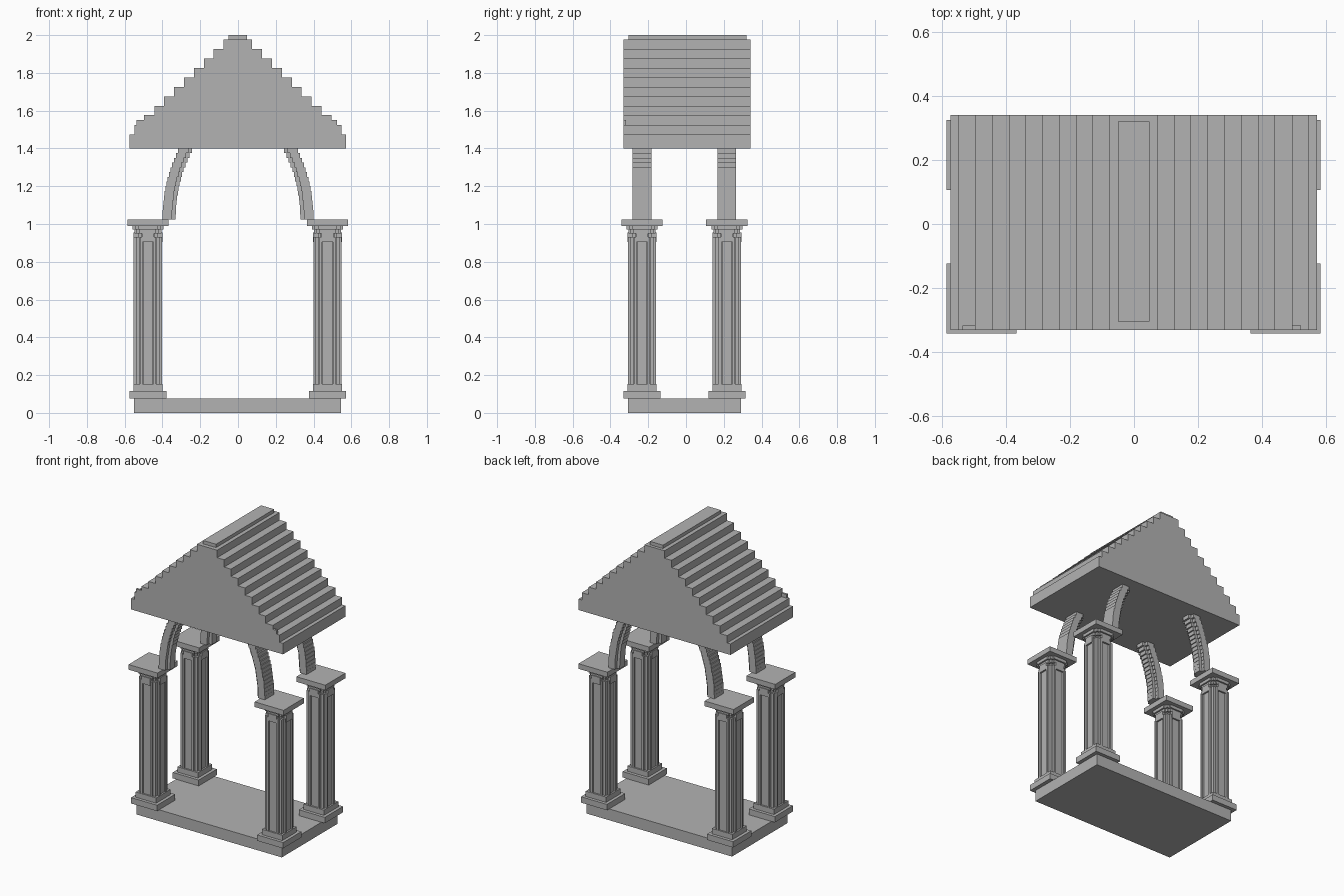
import bpy, bmesh, math

if "Cube" in bpy.data.objects:
    bpy.data.objects.remove(bpy.data.objects["Cube"])

stone = bpy.data.materials.new("grey stone")
stone.diffuse_color = (0.45, 0.45, 0.45, 1)
stone.use_nodes = True
stone.node_tree.nodes["Principled BSDF"].inputs["Base Color"].default_value = stone.diffuse_color


def build(name, boxes):
    """One object from boxes given as (x0, x1, y0, y1, z0, z1)."""
    bm = bmesh.new()
    for x0, x1, y0, y1, z0, z1 in boxes:
        vs = bmesh.ops.create_cube(bm, size=1)["verts"]
        for v in vs:
            v.co.x = x0 if v.co.x < 0 else x1
            v.co.y = y0 if v.co.y < 0 else y1
            v.co.z = z0 if v.co.z < 0 else z1
    me = bpy.data.meshes.new(name)
    bm.to_mesh(me)
    bm.free()
    me.materials.append(stone)
    ob = bpy.data.objects.new(name, me)
    bpy.context.collection.objects.link(ob)
    return ob


def block(cx, cy, hx, hy, z0, z1):
    return (cx - hx, cx + hx, cy - hy, cy + hy, z0, z1)


# floor slab
build("floor_slab", [(-0.55, 0.546, -0.308, 0.29, 0, 0.077)])

# stepped gable roof
halves = [0.573, 0.548, 0.496, 0.442, 0.39, 0.338, 0.286, 0.233, 0.18, 0.129, 0.076]
tops = [1.475, 1.525, 1.577, 1.626, 1.676, 1.726, 1.776, 1.826, 1.876, 1.926, 1.977]
bm = bmesh.new()
side, z = [], 1.4
for h, top in zip(halves, tops):
    side += [(h, z), (h, top)]
    z = top
outline = side + [(-x, z) for x, z in reversed(side)]
face = bm.faces.new([bm.verts.new((x - 0.001, -0.332, z)) for x, z in outline])
ext = bmesh.ops.extrude_face_region(bm, geom=[face])["geom"]
bmesh.ops.translate(bm, vec=(0, 0.673, 0),
                    verts=[g for g in ext if isinstance(g, bmesh.types.BMVert)])
bmesh.ops.recalc_face_normals(bm, faces=bm.faces)
me = bpy.data.meshes.new("roof")
bm.to_mesh(me)
bm.free()
me.materials.append(stone)
bpy.context.collection.objects.link(bpy.data.objects.new("roof", me))
build("roof_ridge", [(-0.05, 0.048, -0.305, 0.32, 1.977, 2.0)])
build("roof_corner_nubs", [(-0.537, -0.49, -0.332, -0.318, 1.525, 1.55),
                           (0.49, 0.523, -0.332, -0.318, 1.525, 1.55)])


def column(name, cx, cy):
    b = lambda hx, hy, z0, z1: block(cx, cy, hx, hy, z0, z1)
    # plinth steps
    build(name + "_plinth", [b(0.098, 0.098, 0.077, 0.117),
                             b(0.077, 0.077, 0.117, 0.153)])
    # fluted shaft: core, recessed panels and raised strips
    z0, z1 = 0.153, 0.93
    parts = [b(0.05, 0.05, z0, z1), b(0.066, 0.026, z0, z1), b(0.026, 0.066, z0, z1)]
    for s in (-1, 1):
        parts.append(block(cx, cy + s * 0.036, 0.075, 0.007, z0, z1))
        parts.append(block(cx + s * 0.036, cy, 0.007, 0.075, z0, z1))
        for t in (-1, 1):
            parts.append(block(cx + s * 0.054, cy + t * 0.054, 0.009, 0.009, z0, z1))
    build(name + "_shaft", parts)
    # bracketed capital
    cap = [b(0.109, 0.109, 0.99, 1.025)]
    for r, lo, hi in ((0.082, 0.97, 0.99), (0.071, 0.95, 0.97), (0.06, 0.93, 0.95)):
        cap += [b(r, r * 0.62, lo, hi), b(r * 0.62, r, lo, hi),
                b(r * 0.84, r * 0.84, lo, hi)]
    cap += [b(0.077, 0.032, 0.905, 0.955), b(0.032, 0.077, 0.905, 0.955)]
    build(name + "_capital", cap)


def arch(name, s, cy):
    # stepped arch haunch with a narrower rib on the inner side
    def curve(a, bb, dz):
        return a * math.sqrt(1 - (dz / bb) ** 2)
    boxes, n = [], 15
    for i in range(n):
        dz = 0.375 * (i + 0.5) / n
        lo, hi = 1.025 + 0.375 * i / n, 1.025 + 0.375 * (i + 1) / n
        o, m, r = curve(0.40, 0.593, dz), curve(0.35, 0.548, dz), curve(0.33, 0.534, dz)
        for x0, x1, w in ((m, o, 0.05), (r, m, 0.027)):
            boxes.append((min(s * x0, s * x1), max(s * x0, s * x1),
                          cy - w, cy + w, lo, hi))
    build(name, boxes)


for yn, cy in (("front", -0.233), ("back", 0.216)):
    for xn, s, cx in (("left", -1, -0.477), ("right", 1, 0.474)):
        column(f"{yn}_{xn}_column", cx, cy)
        arch(f"{yn}_{xn}_arch", s, cy)
